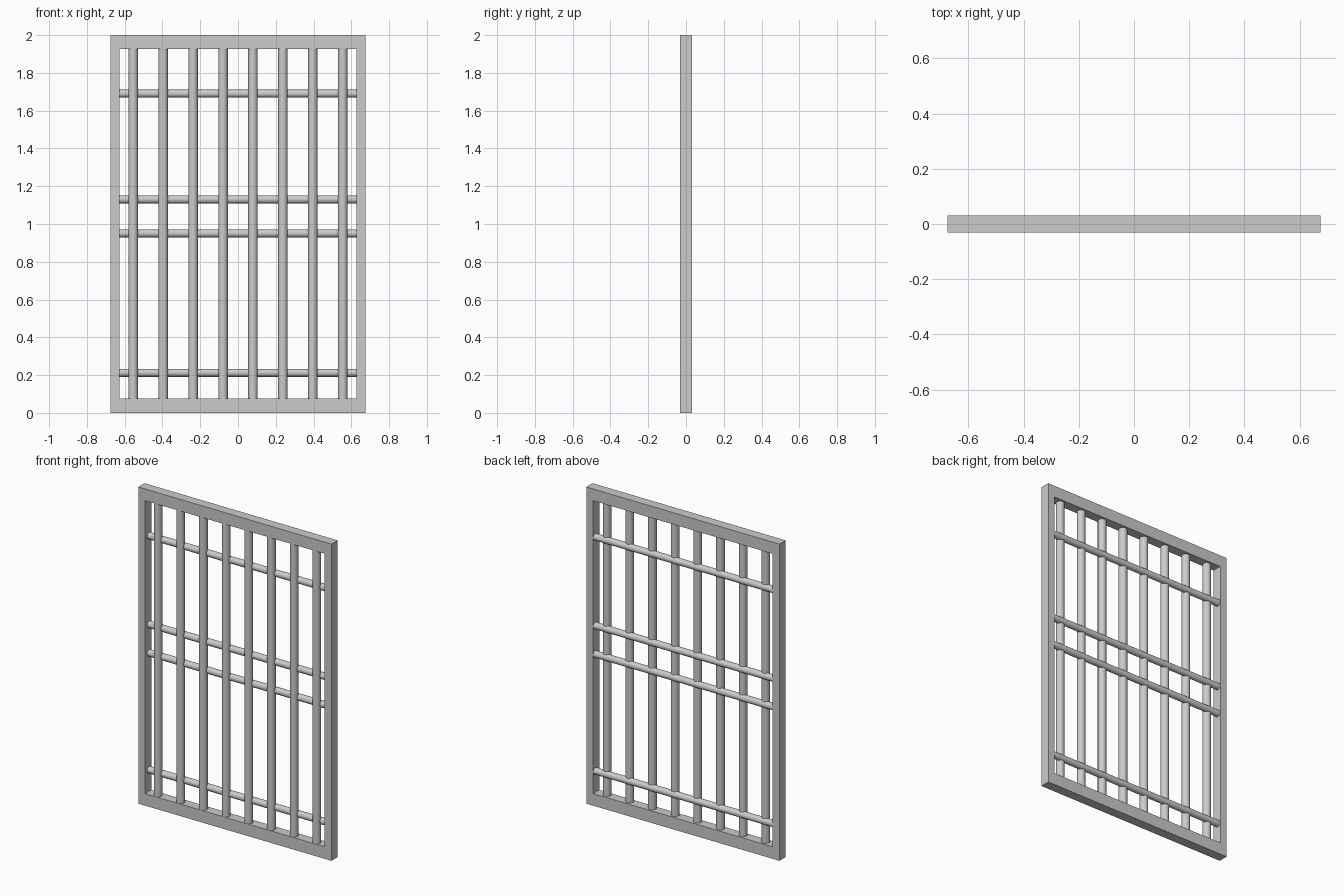
import bpy, bmesh, math

if "Cube" in bpy.data.objects:
    bpy.data.objects.remove(bpy.data.objects["Cube"])

W, H, D = 0.675, 2.0, 0.031          # half width, height, half depth
IW, Z0, Z1 = 0.627, 0.076, 1.926     # inner opening


def rect(x, z0, z1):
    return [(-x, z0), (x, z0), (x, z1), (-x, z1)]


# Frame: one rectangular ring, extruded through its depth
bm = bmesh.new()
outer = [bm.verts.new((x, -D, z)) for x, z in rect(W, 0, H)]
inner = [bm.verts.new((x, -D, z)) for x, z in rect(IW, Z0, Z1)]
ring = [bm.faces.new((outer[i], outer[(i + 1) % 4], inner[(i + 1) % 4], inner[i]))
        for i in range(4)]
ext = bmesh.ops.extrude_face_region(bm, geom=ring, use_keep_orig=True)
moved = [g for g in ext["geom"] if isinstance(g, bmesh.types.BMVert)]
bmesh.ops.translate(bm, verts=moved, vec=(0, 2 * D, 0))
bmesh.ops.recalc_face_normals(bm, faces=bm.faces)
mesh = bpy.data.meshes.new("frame")
bm.to_mesh(mesh)
bm.free()
bpy.context.collection.objects.link(bpy.data.objects.new("frame", mesh))


def bar(name, radius, length, loc, rot=(0, 0, 0)):
    bpy.ops.mesh.primitive_cylinder_add(vertices=24, radius=radius, depth=length,
                                        location=loc, rotation=rot)
    bpy.context.object.name = name
    bpy.ops.object.shade_smooth_by_angle(angle=math.radians(40))


# Upright bars, set towards the front
for i in range(8):
    bar(f"upright_bar_{i + 1}", 0.025, Z1 - Z0 + 0.004,
        ((i - 3.5) * 0.1585, -0.005, (Z0 + Z1) / 2))

# Cross bars, set towards the back
for i, z in enumerate((0.212, 0.95, 1.13, 1.69)):
    bar(f"cross_bar_{i + 1}", 0.021, 2 * IW + 0.004, (0, 0.01, z), (0, math.pi / 2, 0))
